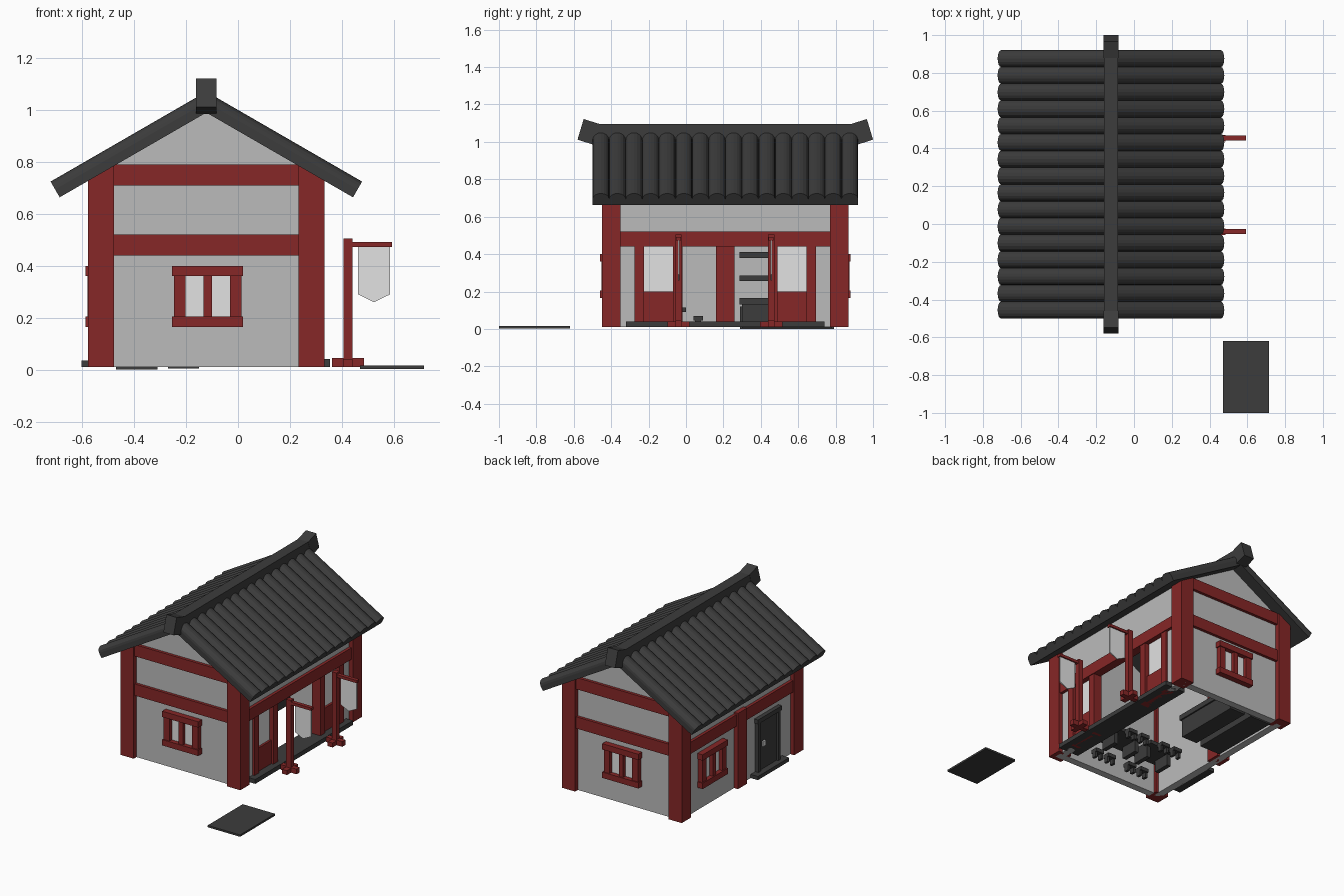
import bpy, bmesh, math

if "Cube" in bpy.data.objects:
    bpy.data.objects.remove(bpy.data.objects["Cube"])


def material(name, r, g, b):
    m = bpy.data.materials.new(name)
    m.use_nodes = True
    m.diffuse_color = (r, g, b, 1)
    m.node_tree.nodes["Principled BSDF"].inputs["Base Color"].default_value = (r, g, b, 1)
    return m


RED = material("red_timber", 0.24, 0.02, 0.02)
DARK = material("dark_slate", 0.045, 0.045, 0.045)
GREY = material("grey_plaster", 0.5, 0.5, 0.5)
PALE = material("pale_cloth", 0.76, 0.76, 0.76)

# House footprint, roof underside apex and slope
CX, CY = -0.122, 0.21
HX, HY = 0.455, 0.66
APEX, SLOPE = 0.99, math.tan(math.radians(30))
BASE = 0.01


def finish(name, bm, mat):
    bmesh.ops.recalc_face_normals(bm, faces=bm.faces)
    me = bpy.data.meshes.new(name)
    bm.to_mesh(me)
    bm.free()
    me.materials.append(mat)
    ob = bpy.data.objects.new(name, me)
    bpy.context.collection.objects.link(ob)
    return ob


def loft(name, ring_a, ring_b, mat):
    """Closed solid between two matching rings of points."""
    bm = bmesh.new()
    a = [bm.verts.new(p) for p in ring_a]
    b = [bm.verts.new(p) for p in ring_b]
    bm.faces.new(a)
    bm.faces.new(b)
    for i in range(len(a)):
        j = (i + 1) % len(a)
        bm.faces.new((a[i], a[j], b[j], b[i]))
    return finish(name, bm, mat)


def prism_y(name, profile, y0, y1, mat):
    return loft(name, [(x, y0, z) for x, z in profile], [(x, y1, z) for x, z in profile], mat)


def prism_x(name, profile, x0, x1, mat):
    return loft(name, [(x0, y, z) for y, z in profile], [(x1, y, z) for y, z in profile], mat)


def box(name, x0, x1, y0, y1, z0, z1, mat):
    return prism_y(name, [(x0, z0), (x1, z0), (x1, z1), (x0, z1)], y0, y1, mat)


def under(d):
    return APEX - SLOPE * d


def wall_box(name, side, u0, u1, d0, d1, z0, z1, mat):
    """Box on a wall: u runs along it, d is the offset out from the post faces."""
    if side == "rear":
        x = CX - HX
        box(f"{side}_{name}", x - d1, x - d0, u0, u1, z0, z1, mat)
    else:
        s = -1 if side == "south" else 1
        y = sorted((CY + s * (HY + d0), CY + s * (HY + d1)))
        box(f"{side}_{name}", u0, u1, *y, z0, z1, mat)


def window(side, c):
    for label, z in (("sill", 0.165), ("lintel", 0.36)):
        wall_box("window_" + label, side, c - 0.137, c + 0.137, -0.03, 0.01, z, z + 0.04, RED)
    for label, u, w in (("left", -0.108, 0.022), ("middle", 0, 0.016), ("right", 0.108, 0.022)):
        wall_box(f"window_{label}_bar", side, c + u - w, c + u + w, -0.03, 0.003, 0.2, 0.365, RED)
    wall_box("window_pane", side, c - 0.1, c + 0.1, -0.031, -0.022, 0.2, 0.365, PALE)


# Corner posts with tops cut to the roof slope
for sx in (-1, 1):
    inner, outer = HX - 0.1, HX
    prof = [(CX + sx * inner, BASE), (CX + sx * outer, BASE),
            (CX + sx * outer, under(outer)), (CX + sx * inner, under(inner))]
    for y in (CY - HY, CY + HY - 0.1):
        prism_y("corner_post", prof, y, y + 0.1, RED)

# Gable walls, cross beams and windows
for side, sy in (("south", -1), ("north", 1)):
    w = HX - 0.03
    gable = [(CX - w, BASE), (CX + w, BASE), (CX + w, under(w)), (CX, APEX), (CX - w, under(w))]
    prism_y(side + "_gable_wall", gable, CY + sy * (HY - 0.08), CY + sy * (HY - 0.03), GREY)
    for z in (0.44, 0.71):
        wall_box("beam", side, CX - 0.355, CX + 0.355, -0.07, -0.01, z, z + 0.08, RED)
    window(side, CX + 0.005)

# Rear wall with beam, middle post, window and door
wall_box("wall", "rear", CY - 0.6, CY + 0.6, -0.08, -0.03, BASE, under(HX - 0.03), GREY)
wall_box("beam", "rear", CY - 0.56, CY + 0.56, -0.07, -0.01, 0.44, 0.52, RED)
wall_box("middle_post", "rear", CY - 0.05, CY + 0.05, -0.1, 0, BASE, 0.53, RED)
window("rear", 0.52)
DY = -0.09
wall_box("door_panel", "rear", DY - 0.1, DY + 0.1, -0.035, -0.018, BASE, 0.38, DARK)
for u in (DY - 0.12, DY + 0.095):
    wall_box("door_jamb", "rear", u, u + 0.025, -0.035, -0.005, BASE, 0.4, DARK)
wall_box("door_head", "rear", DY - 0.13, DY + 0.13, -0.035, -0.002, 0.37, 0.4, DARK)
wall_box("door_handle", "rear", DY + 0.035, DY + 0.065, -0.018, -0.008, 0.19, 0.225, PALE)
wall_box("door_step", "rear", DY - 0.17, DY + 0.17, -0.04, 0.025, BASE, 0.035, DARK)

# Shop front: upper wall, beam and mirrored screens beside the opening
FX = CX + HX
box("shop_upper_wall", FX - 0.08, FX - 0.03, CY - 0.6, CY + 0.6, 0.5, under(HX - 0.03), GREY)
box("shop_beam", FX - 0.07, FX - 0.01, CY - 0.56, CY + 0.56, 0.44, 0.52, RED)
for s in (-1, 1):
    def screen(name, u0, u1, x0, x1, z0, z1, mat):
        y0, y1 = sorted((CY + s * u0, CY + s * u1))
        box(name, FX + x0, FX + x1, y0, y1, z0, z1, mat)
    screen("shop_side_wall", 0.48, 0.6, -0.08, -0.03, BASE, 0.46, GREY)
    screen("shop_outer_post", 0.435, 0.485, -0.08, -0.015, BASE, 0.45, RED)
    screen("shop_inner_post", 0.23, 0.28, -0.08, -0.015, BASE, 0.45, RED)
    screen("shop_low_panel", 0.275, 0.44, -0.065, -0.03, BASE, 0.2, RED)
    screen("shop_pane", 0.275, 0.44, -0.053, -0.045, 0.2, 0.45, PALE)
box("shop_threshold", 0.2, 0.355, CY - 0.53, CY + 0.53, BASE, 0.04, DARK)

# Tiled roof slopes: a row of arches swept down from ridge to eave
Y0, Y1, TILES, STEPS = -0.5, 0.92, 16, 8
pitch = (Y1 - Y0) / TILES
section = [(Y1, 0), (Y0, 0), (Y0, 0.035)]
for t in range(TILES):
    for k in range(1, STEPS + 1):
        a = math.pi * k / STEPS
        section.append((Y0 + pitch * (t + 0.5 - 0.5 * math.cos(a)), 0.035 + 0.035 * math.sin(a)))
c30, s30, EAVE = math.cos(math.radians(30)), 0.5, 0.565
for name, s in (("left_roof_slope", 1), ("right_roof_slope", -1)):
    top = [(CX, y, APEX + n / c30) for y, n in section]
    low = [(CX + s * (EAVE + n * s30), y, under(EAVE) + n * c30) for y, n in section]
    loft(name, top, low, DARK)

# Ridge beam with raised ends
RX = 0.038
box("ridge_beam", CX - RX, CX + RX, -0.49, 0.91, 1.0, 1.095, DARK)
for name, s in (("south_ridge_end", -1), ("north_ridge_end", 1)):
    prof = [(CY + s * d, z) for d, z in ((0.67, 1.095), (0.757, 1.122), (0.79, 1.012), (0.705, 0.985))]
    prism_x(name, prof, CX - RX - 0.001, CX + RX + 0.001, DARK)

# Banner stands
for y in (-0.04, 0.455):
    box("banner_base_long", 0.362, 0.485, y - 0.017, y + 0.017, BASE, 0.045, RED)
    box("banner_base_cross", 0.405, 0.442, y - 0.06, y + 0.06, BASE, 0.04, RED)
    box("banner_pole", 0.406, 0.441, y - 0.017, y + 0.017, BASE, 0.505, RED)
    box("banner_arm", 0.43, 0.593, y - 0.013, y + 0.013, 0.473, 0.492, RED)
    cloth = [(0.462, 0.475), (0.462, 0.29), (0.524, 0.26), (0.586, 0.29), (0.586, 0.475)]
    prism_y("banner_cloth", cloth, y - 0.004, y + 0.004, PALE)

# Ground mat
box("ground_mat", 0.47, 0.716, -1.0, -0.62, 0.003, 0.016, DARK)


def bench(name, x, y, wx, wy, h, leg):
    box(name + "_top", x - wx, x + wx, y - wy, y + wy, h - 0.025, h, DARK)
    for s in (-1, 1):
        c = x + s * (wx - leg)
        box(name + "_leg", c - leg, c + leg, y - wy * 0.6, y + wy * 0.6, BASE, h - 0.02, DARK)


# Dining tables and stools
for x in (-0.24, 0.03):
    bench("table", x, -0.1, 0.1, 0.1, 0.115, 0.015)
    for sx in (-0.05, 0.05):
        for y in (-0.265, 0.065):
            bench("stool", x + sx, y, 0.032, 0.026, 0.07, 0.009)

# Counter and shelving
box("counter", -0.27, -0.15, 0.3, 0.78, 0.004, 0.13, DARK)
box("counter_top", -0.28, -0.14, 0.285, 0.79, 0.13, 0.165, DARK)
box("shelf_cabinet", -0.47, -0.31, 0.29, 0.79, 0, 0.12, DARK)
for z in (0.255, 0.38):
    box("wall_shelf", -0.5, -0.4, 0.285, 0.79, z, z + 0.03, DARK)
